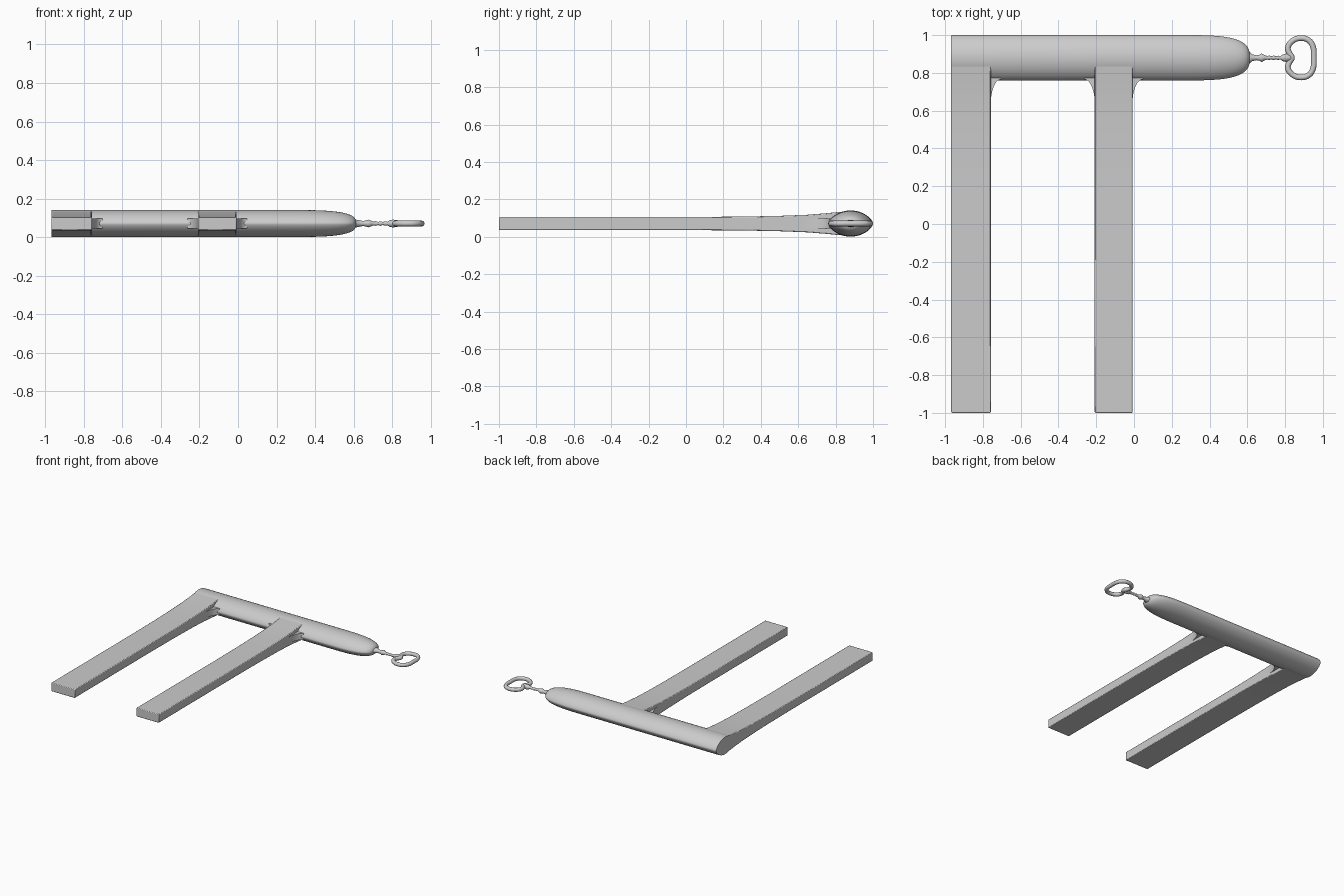
import bpy, bmesh, math

if "Cube" in bpy.data.objects:
    bpy.data.objects.remove(bpy.data.objects["Cube"])

grey = bpy.data.materials.new("light_grey")
grey.use_nodes = True
color = (0.6, 0.6, 0.6, 1)
grey.diffuse_color = color
grey.node_tree.nodes["Principled BSDF"].inputs["Base Color"].default_value = color

MID_Z = 0.071
MID_Y = 0.88


def loft(name, sections):
    """Skin a run of equal-sized cross-sections and cap both ends."""
    bm = bmesh.new()
    rings = [[bm.verts.new(p) for p in s] for s in sections]
    n = len(rings[0])
    for a, b in zip(rings, rings[1:]):
        for i in range(n):
            j = (i + 1) % n
            bm.faces.new((a[i], a[j], b[j], b[i]))
    bm.faces.new(rings[0])
    bm.faces.new(rings[-1])
    bmesh.ops.recalc_face_normals(bm, faces=bm.faces[:])
    mesh = bpy.data.meshes.new(name)
    bm.to_mesh(mesh)
    bm.free()
    obj = bpy.data.objects.new(name, mesh)
    bpy.context.collection.objects.link(obj)
    mesh.materials.append(grey)
    return obj


def smooth(obj, angle=35):
    bpy.ops.object.select_all(action="DESELECT")
    obj.select_set(True)
    bpy.context.view_layer.objects.active = obj
    bpy.ops.object.shade_smooth_by_angle(angle=math.radians(angle))


# Handle: lens-shaped bar with a rounded end
def lens(x, scale, count=48):
    pts = []
    for i in range(count):
        a = 2 * math.pi * i / count
        c, s = math.cos(a), math.sin(a)
        z = math.copysign(abs(s) ** 1.3, s)
        pts.append((x, MID_Y + 0.12 * scale * c, MID_Z + 0.07 * scale * z))
    return pts


stations = [(-0.968, 0.985), (-0.96, 1), (0.25, 1)]
for i in range(1, 17):
    u = math.sin(i / 16 * math.pi / 2) * 0.998
    stations.append((0.25 + 0.363 * u, (1 - u ** 3.4) ** (1 / 3)))
smooth(loft("handle", [lens(x, s) for x, s in stations]), 50)


# Arms: flat bars that thicken where they blend into the handle
def arm(name, x0, x1):
    path = [(-1, 0.035), (0, 0.035), (0.3, 0.037), (0.5, 0.041),
            (0.65, 0.047), (0.75, 0.055), (0.81, 0.061), (0.86, 0.065)]
    secs = []
    for y, h in path:
        secs.append([(x, y, MID_Z + z) for x, z in
                     ((x0, -h), (x1, -h), (x1, h), (x0, h))])
    obj = loft(name, secs)
    bevel = obj.modifiers.new("soft_edges", "BEVEL")
    bevel.width = 0.005
    bevel.segments = 2
    bevel.angle_limit = math.radians(40)
    smooth(obj)


arm("right_arm", -0.968, -0.758)
arm("left_arm", -0.208, -0.008)


# Fillets: curved webs in the inner corners
def fillet(name, edge, side):
    outline = [(edge - side * 0.02, 0.85), (edge - side * 0.02, 0.64)]
    for i in range(13):
        a = i / 12 * math.pi / 2
        outline.append((edge + side * 0.055 * (1 - math.cos(a)),
                        0.64 + 0.126 * math.sin(a)))
    outline.append((edge + side * 0.055, 0.85))
    obj = loft(name, [[(x, y, z) for x, y in outline]
                      for z in (MID_Z - 0.026, MID_Z + 0.026)])
    smooth(obj)


fillet("right_arm_fillet", -0.758, 1)
fillet("left_arm_inner_fillet", -0.208, -1)
fillet("left_arm_outer_fillet", -0.008, 1)

# Stem: turned neck with beads
profile = [(0.595, 0.036), (0.612, 0.03), (0.625, 0.018), (0.65, 0.013),
           (0.665, 0.016), (0.676, 0.023), (0.69, 0.015), (0.705, 0.009),
           (0.715, 0.012), (0.727, 0.008), (0.739, 0.012), (0.751, 0.008),
           (0.763, 0.011), (0.775, 0.009), (0.788, 0.018), (0.805, 0.022),
           (0.825, 0.018), (0.847, 0.005)]
stem = []
for x, r in profile:
    stem.append([(x, MID_Y + r * math.cos(k * math.pi / 8),
                  MID_Z + min(r, 0.02) * math.sin(k * math.pi / 8))
                 for k in range(16)])
smooth(loft("stem", stem), 70)

# Ring: closed loop dented towards the stem
half = [(0.952, 0), (0.947, 0.06), (0.925, 0.092), (0.885, 0.104),
        (0.84, 0.09), (0.815, 0.055), (0.822, 0.025)]
loop = half + [(0.836, 0)] + [(x, -y) for x, y in reversed(half[1:])]
curve = bpy.data.curves.new("ring", "CURVE")
curve.dimensions = "3D"
curve.bevel_depth = 0.015
curve.bevel_resolution = 4
curve.resolution_u = 6
spline = curve.splines.new("BEZIER")
spline.bezier_points.add(len(loop) - 1)
for point, (x, y) in zip(spline.bezier_points, loop):
    point.co = (x, MID_Y + y, MID_Z)
    point.handle_left_type = point.handle_right_type = "AUTO"
spline.use_cyclic_u = True
curve.materials.append(grey)
ring = bpy.data.objects.new("ring", curve)
bpy.context.collection.objects.link(ring)
